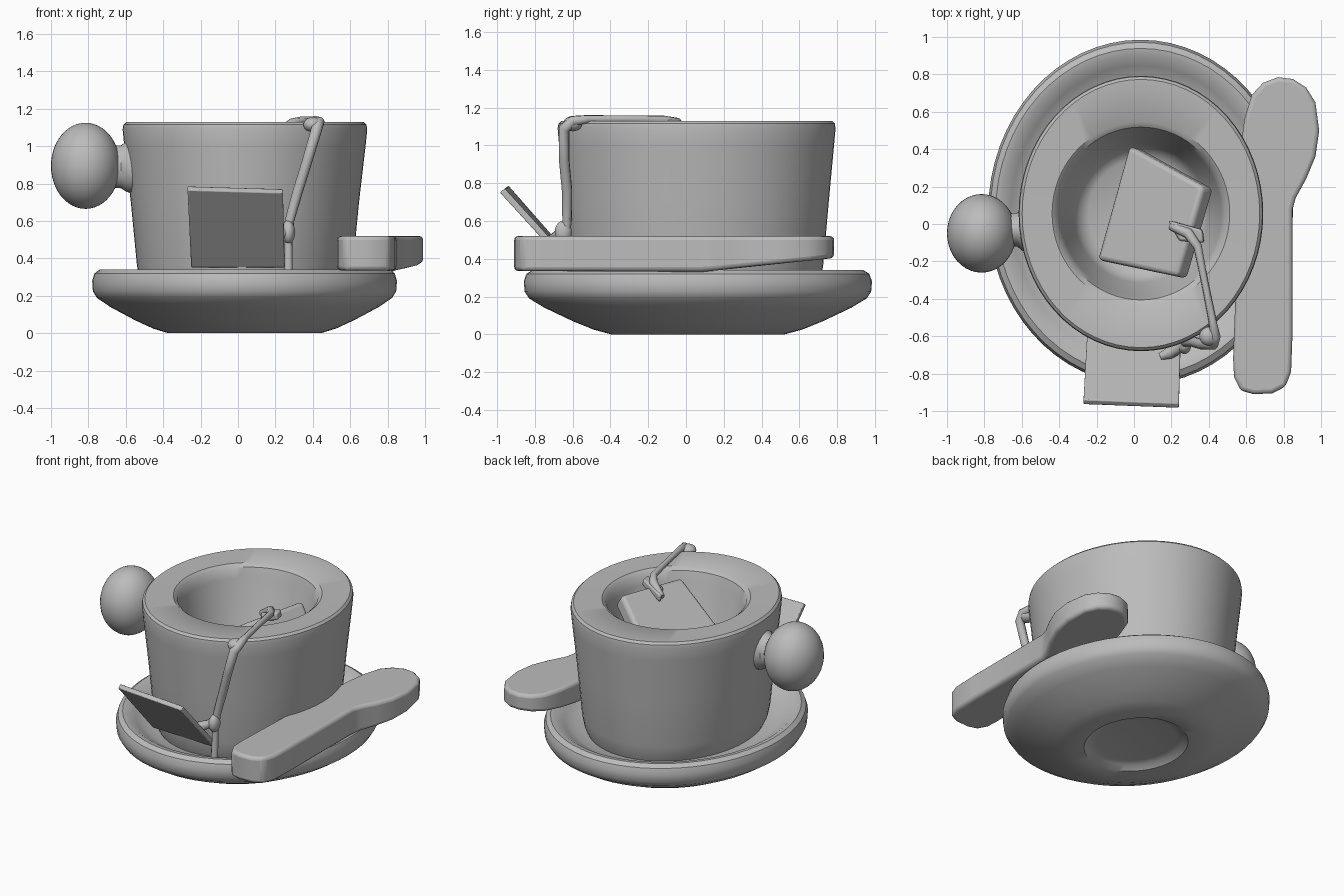
import bpy, bmesh
from math import cos, sin, pi
from mathutils import Vector

cube = bpy.data.objects.get("Cube")
if cube:
    bpy.data.objects.remove(cube, do_unlink=True)

grey = bpy.data.materials.new("plain_grey")
grey.use_nodes = True
grey.diffuse_color = (0.5, 0.5, 0.5, 1)
grey.node_tree.nodes["Principled BSDF"].inputs["Base Color"].default_value = (0.5, 0.5, 0.5, 1)


def finish(obj, angle=35, bevel=0, segments=2):
    """Colour, optional rounded edges and smooth shading."""
    obj.data.materials.clear()
    obj.data.materials.append(grey)
    if bevel:
        mod = obj.modifiers.new("rounded_edges", "BEVEL")
        mod.width, mod.segments = bevel, segments
        mod.limit_method = "ANGLE"
    bpy.ops.object.select_all(action="DESELECT")
    obj.select_set(True)
    bpy.context.view_layer.objects.active = obj
    bpy.ops.object.shade_smooth_by_angle(angle=angle * pi / 180)
    return obj


def mesh_object(name, bm):
    bmesh.ops.recalc_face_normals(bm, faces=bm.faces)
    mesh = bpy.data.meshes.new(name)
    bm.to_mesh(mesh)
    bm.free()
    obj = bpy.data.objects.new(name, mesh)
    bpy.context.collection.objects.link(obj)
    return obj


def loft(name, rings, centre, sides=64, angle=35):
    """Join elliptical rings (rx, ry, z) into a closed skin."""
    bm = bmesh.new()
    loops = []
    for rx, ry, z in rings:
        loops.append([bm.verts.new((centre[0] + rx * cos(2 * pi * i / sides),
                                    centre[1] + ry * sin(2 * pi * i / sides), z))
                      for i in range(sides)])
    for a, b in zip(loops, loops[1:]):
        for i in range(sides):
            j = (i + 1) % sides
            bm.faces.new((a[i], a[j], b[j], b[i]))
    bm.faces.new(loops[0])
    bm.faces.new(loops[-1])
    return finish(mesh_object(name, bm), angle)


def slab(name, top, offset, bevel, segments=2):
    """Outline of points extruded by an offset vector."""
    bm = bmesh.new()
    face = bm.faces.new([bm.verts.new(p) for p in top])
    new = bmesh.ops.extrude_face_region(bm, geom=[face], use_keep_orig=True)
    bmesh.ops.translate(bm, vec=offset,
                        verts=[g for g in new["geom"] if isinstance(g, bmesh.types.BMVert)])
    return finish(mesh_object(name, bm), 35, bevel, segments)


def ball(name, location, size):
    bpy.ops.mesh.primitive_uv_sphere_add(segments=40, ring_count=24, location=location)
    obj = bpy.context.object
    obj.name, obj.scale = name, size
    return finish(obj, 60)


def cord(name, points, radius):
    """Round cord; each point is x, y, z and relative thickness."""
    curve = bpy.data.curves.new(name, "CURVE")
    curve.dimensions = "3D"
    curve.bevel_depth, curve.bevel_resolution = radius, 2
    curve.use_fill_caps = True
    spline = curve.splines.new("POLY")
    spline.points.add(len(points) - 1)
    for p, (x, y, z, r) in zip(spline.points, points):
        p.co, p.radius = (x, y, z, 1), r
    obj = bpy.data.objects.new(name, curve)
    bpy.context.collection.objects.link(obj)
    curve.materials.append(grey)
    return obj


# Saucer with a recessed foot and a raised rim
saucer_profile = [(.30, .04), (.35, .03), (.39, .003), (.50, 0), (.60, .025), (.72, .07),
                  (.88, .14), (.97, .19), (.995, .225), (1, .28), (.985, .32), (.95, .34),
                  (.91, .335), (.85, .30), (.76, .25), (.6, .24)]
loft("saucer", [(.815 * r, .922 * r, z) for r, z in saucer_profile], (.035, .063))

# Thick-walled cup
loft("cup", [(.53, .63, .22), (.56, .655, .28), (.577, .67, .36), (.61, .70, .70),
             (.645, .728, 1.0), (.654, .736, 1.09), (.65, .732, 1.115), (.635, .717, 1.13),
             (.475, .49, 1.125), (.45, .462, 1.105), (.43, .44, 1.04),
             (.36, .37, .74), (.33, .34, .68), (.28, .29, .65)], (.037, .056))

# Ball handle and its flared neck
ball("handle_ball", (-.815, -.05, .895), (.185, .21, .23))
neck = loft("handle_neck", [(.14, .12, 0), (.135, .115, .03), (.115, .09, .06), (.11, .085, .14)],
            (0, 0), 32)
neck.location = (-.565, -.03, .89)
neck.rotation_euler = (0, -pi / 2, 0)

# Chunky spoon, thinner toward the tip of the bowl
spoon_outline = [(.53, -.72), (.535, -.82), (.57, -.89), (.64, -.91), (.74, -.905), (.81, -.87),
                 (.84, -.79), (.847, -.6), (.848, .08), (.865, .14), (.92, .24), (.97, .36),
                 (.99, .5), (.97, .65), (.92, .73), (.85, .775), (.77, .785), (.69, .755),
                 (.63, .69), (.59, .56), (.57, .4), (.56, .1)]
spoon = slab("spoon", [(x, y, .52) for x, y in spoon_outline], (0, 0, -.185), .022, 3)
for v in spoon.data.vertices:
    if v.co.z < .4:
        v.co.z += max(0, v.co.y - .1) * .1

# Tag leaning outward from the cup
slab("tag", [(-.27, -.965, .765), (.24, -.985, .75), (.25, -.62, .35), (-.25, -.60, .35)],
     (0, .025, .022), .006)

# Tea bag resting on the inner wall
bag_top = [Vector(p) for p in ((.37, .20, 1.11), (.23, -.28, 1.09), (-.20, -.19, .80), (-.03, .42, .82))]
normal = (bag_top[2] - bag_top[0]).cross(bag_top[3] - bag_top[1]).normalized()
if normal.z < 0:
    normal.negate()
slab("tea_bag", bag_top, normal * -.11, .025, 3)

# Folded clip on the bag
slab("bag_clip", [(.18, .02, 1.08), (.36, -.03, 1.14), (.37, -.10, 1.14), (.24, -.09, 1.09)],
     (.01, 0, -.05), .012)

# String over the rim and down to the tag
cord("string", [(.20, -.01, 1.06, 1), (.29, -.05, 1.12, 1.2), (.34, -.12, 1.135, 1),
                (.38, -.32, 1.14, .8), (.42, -.52, 1.14, .9), (.435, -.60, 1.13, 1.2),
                (.42, -.645, 1.09, 1.3), (.37, -.645, .92, 1.2), (.32, -.63, .76, 1.2),
                (.275, -.63, .60, 1.1), (.27, -.64, .48, .9), (.27, -.65, .30, 1)], .024)
cord("string_tail", [(.285, -.62, .62, .8), (.25, -.66, .54, 1.1), (.19, -.69, .51, 1.3),
                     (.14, -.71, .51, .8)], .026)
ball("string_knot", (.27, -.65, .54), (.035, .045, .06))
ball("rim_knot", (.40, -.60, 1.115), (.05, .05, .04))
